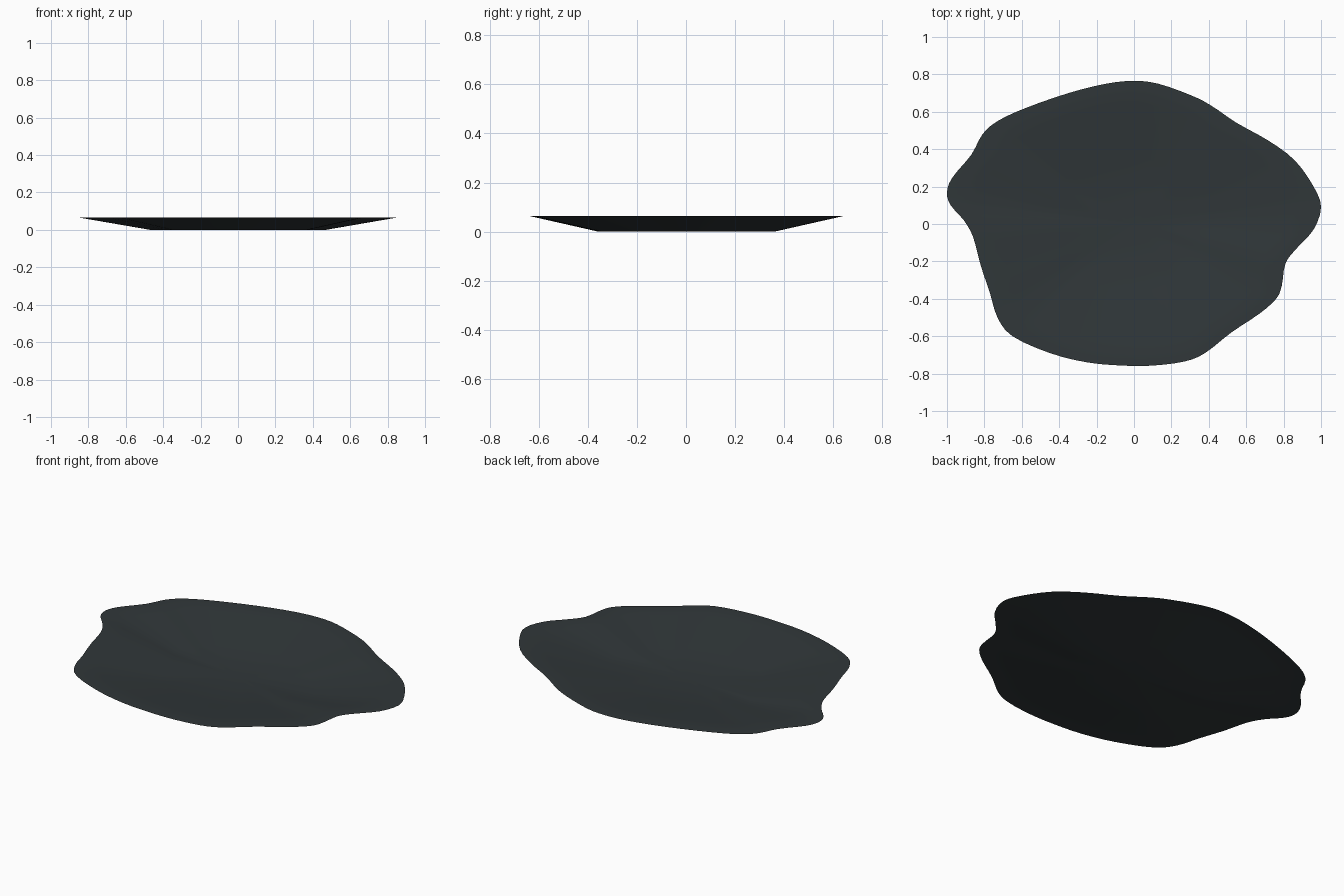
import bpy, bmesh
from mathutils import Vector

if "Cube" in bpy.data.objects:
    bpy.data.objects.remove(bpy.data.objects["Cube"])

# Wavy shoreline of the pool, seen from above (clockwise from the back)
OUTLINE = [
    (0, .765), (.13, .75), (.3, .69), (.41, .635), (.55, .54), (.72, .445),
    (.86, .34), (.96, .2), (1, .09), (.96, -.03), (.87, -.13), (.81, -.21),
    (.79, -.33), (.76, -.4), (.67, -.48), (.52, -.58), (.38, -.69),
    (.27, -.735), (.1, -.757), (-.06, -.757), (-.25, -.74), (-.45, -.69),
    (-.65, -.6), (-.73, -.5), (-.77, -.37), (-.82, -.22), (-.86, -.07),
    (-.91, .02), (-.98, .1), (-1, .17), (-.97, .25), (-.87, .37),
    (-.81, .48), (-.73, .55), (-.58, .62), (-.35, .70), (-.15, .75)]


def smooth_loop(points, steps):
    """Closed Catmull-Rom curve through the points."""
    pts = [Vector(p) for p in points]
    n, out = len(pts), []
    for i in range(n):
        a, b, c, d = (pts[(i + k) % n] for k in (-1, 0, 1, 2))
        for s in range(steps):
            t = s / steps
            out.append(0.5 * (2 * b + (c - a) * t + (2 * a - 5 * b + 4 * c - d) * t * t
                              + (3 * b - a - 3 * c + d) * t ** 3))
    return out


shore = smooth_loop(OUTLINE, 3)
count = len(shore)
bm = bmesh.new()

# Flat rim, sloped bank and flat floor as shrinking rings
rings = [[bm.verts.new((p.x * s, p.y * s, z)) for p in shore]
         for s, z in ((1, .065), (.845, .065), (.468, 0))]
for outer, inner in zip(rings, rings[1:]):
    for i in range(count):
        j = (i + 1) % count
        bm.faces.new((outer[j], outer[i], inner[i], inner[j]))
centre = bm.verts.new((0, 0, 0))
for i in range(count):
    bm.faces.new((rings[-1][(i + 1) % count], rings[-1][i], centre))

# Face the sheet upward
bm.normal_update()
for f in bm.faces:
    f.smooth = True
    if f.normal.z < 0:
        f.normal_flip()

mesh = bpy.data.meshes.new("pool_basin")
bm.to_mesh(mesh)
bm.free()
basin = bpy.data.objects.new("pool_basin", mesh)
bpy.context.collection.objects.link(basin)

# Dark slate colour
mat = bpy.data.materials.new("dark_slate")
mat.diffuse_color = (.03, .038, .041, 1)
mat.use_nodes = True
mat.node_tree.nodes["Principled BSDF"].inputs["Base Color"].default_value = mat.diffuse_color
mesh.materials.append(mat)
